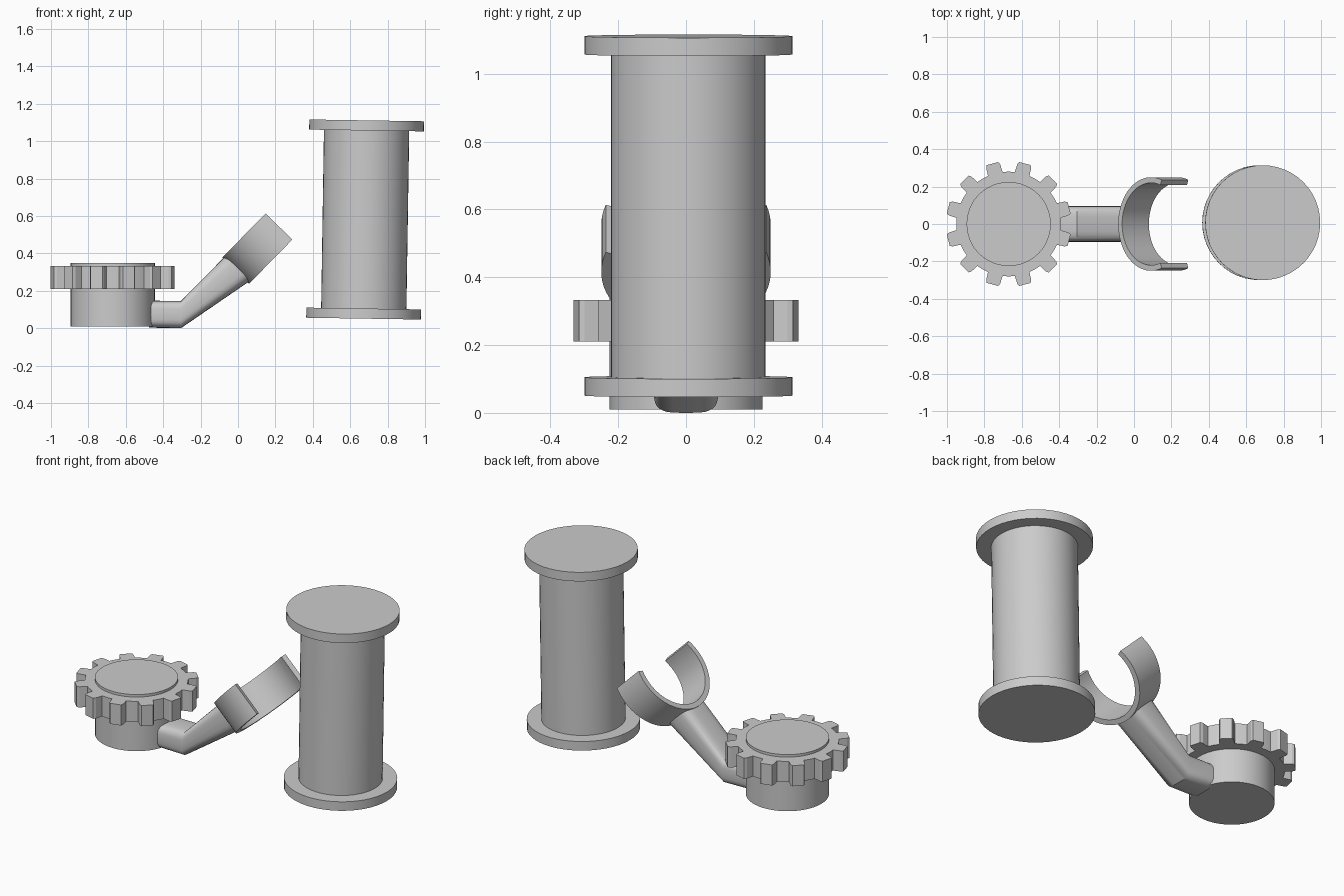
import bpy, bmesh
from math import sin, cos, pi, radians
from mathutils import Vector

if "Cube" in bpy.data.objects:
    bpy.data.objects.remove(bpy.data.objects["Cube"])


def finish(name, bm, angle=35):
    bmesh.ops.recalc_face_normals(bm, faces=bm.faces)
    me = bpy.data.meshes.new(name)
    bm.to_mesh(me)
    bm.free()
    ob = bpy.data.objects.new(name, me)
    bpy.context.collection.objects.link(ob)
    bpy.ops.object.select_all(action='DESELECT')
    ob.select_set(True)
    bpy.context.view_layer.objects.active = ob
    bpy.ops.object.shade_smooth_by_angle(angle=radians(angle))
    return ob


def loft(name, rings, angle=35):
    """Closed skin through a list of equal-length point rings, capped at both ends."""
    bm = bmesh.new()
    vs = [[bm.verts.new(p) for p in r] for r in rings]
    n = len(vs[0])
    for a, b in zip(vs, vs[1:]):
        for i in range(n):
            j = (i + 1) % n
            bm.faces.new((a[i], a[j], b[j], b[i]))
    bm.faces.new(vs[0][::-1])
    bm.faces.new(vs[-1])
    return finish(name, bm, angle)


def circle(r, z, n=48):
    return [Vector((r * cos(2 * pi * i / n), r * sin(2 * pi * i / n), z)) for i in range(n)]


# Hub: plain drum carrying the gear
hub = loft("hub", [circle(0.225, 0.01), circle(0.225, 0.348)])
hub.location.x = -0.67

# Gear: twelve tapered teeth with small tip chamfers
outline = []
for k in range(12):
    mid = radians(15 + 30 * k)
    for off, r in ((-0.145, 0.28), (-0.12, 0.322), (-0.095, 0.336),
                   (0.095, 0.336), (0.12, 0.322), (0.145, 0.28), (0.262, 0.28)):
        outline.append((r * cos(mid + off), r * sin(mid + off)))
gear = loft("gear", [[Vector((x, y, z)) for x, y in outline] for z in (0.21, 0.333)], 20)
gear.location.x = -0.67

# Clip frame: u runs along the arm, w across it
u = Vector((0.70, 0, 0.714)).normalized()
w = Vector((u.z, 0, -u.x))
seat = Vector((-0.013, 0, 0.307))     # middle of the clip's back
R = 0.25


# Arm: rounded bar, flat at the hub and then climbing to the clip
def bar_ring(centre, across, half_w, half_h, n=32, power=0.55):
    pts = []
    for i in range(n):
        c, s = cos(2 * pi * i / n), sin(2 * pi * i / n)
        y = half_w * abs(c) ** power * (1 if c >= 0 else -1)
        h = half_h * abs(s) ** power * (1 if s >= 0 else -1)
        pts.append(centre + Vector((0, y, 0)) + across * h)
    return pts


loft("arm", [
    bar_ring(Vector((-0.475, 0, 0.075)), Vector((0, 0, -1)), 0.095, 0.072),
    bar_ring(Vector((-0.305, 0, 0.073)), Vector((0, 0, -1)), 0.095, 0.073),
    bar_ring(seat + u * 0.02, w, 0.095, 0.094)])

# Clip: open ring gripping across the arm's end
rings = []
steps = 40
reach = radians(90 + 19)
for i in range(steps + 1):
    a = -reach + 2 * reach * i / steps
    d = Vector((0, sin(a), 0)) - u * cos(a)
    c = seat + u * R
    rings.append([c + d * r + w * h for r, h in
                  ((R, -0.1), (R, 0.1), (0.22, 0.1), (0.22, -0.1))])
loft("clip", rings)

# Spool: core and two end flanges, leaning very slightly
for name, r, z0, z1 in (("spool_core", 0.228, -0.48, 0.48),
                        ("spool_bottom_flange", 0.307, -0.53, -0.476),
                        ("spool_top_flange", 0.307, 0.476, 0.53)):
    part = loft(name, [circle(r, z0), circle(r, z1)])
    part.location = (0.68, 0.007, 0.581)
    part.rotation_euler.y = radians(0.9)
